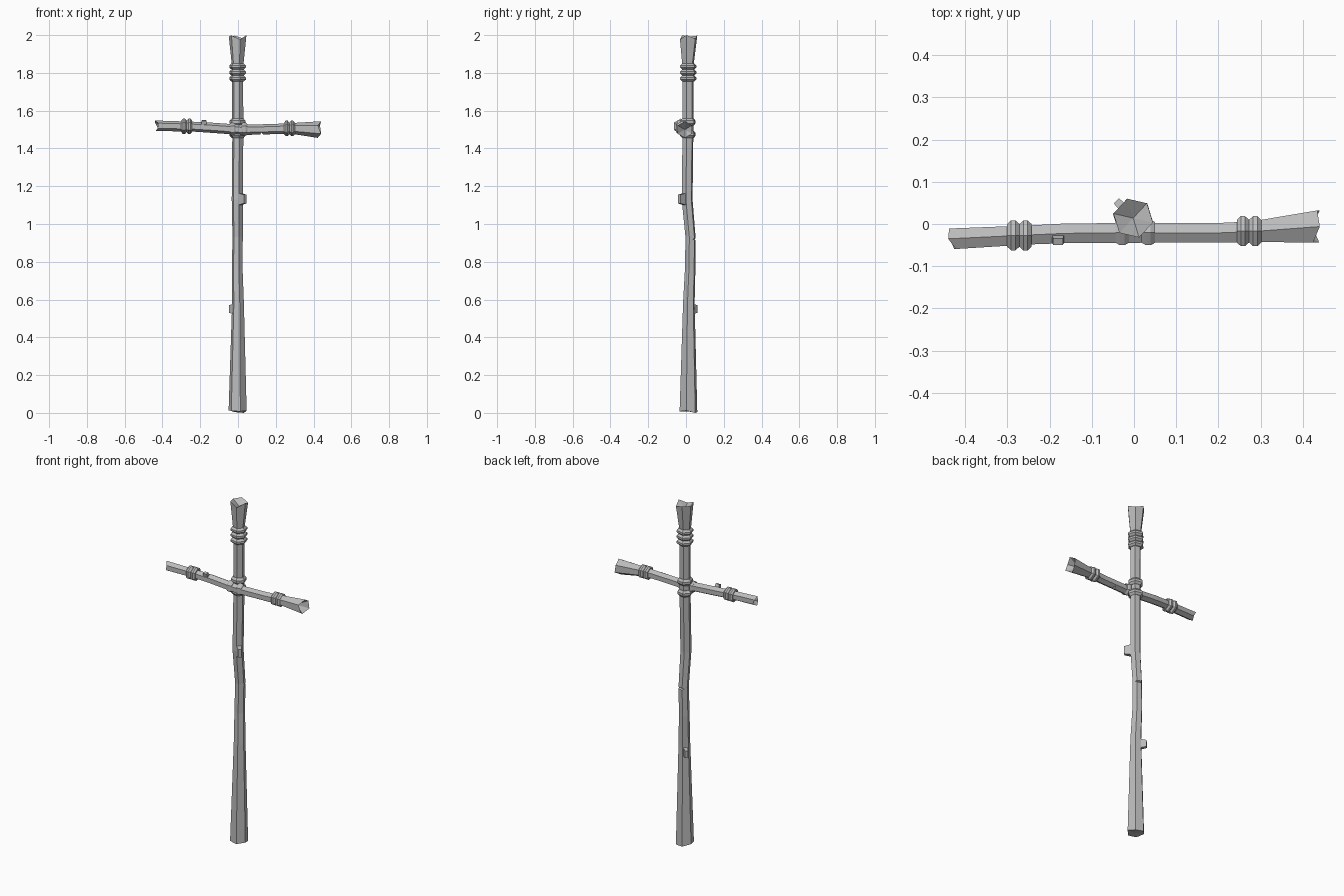
import bpy, bmesh, math
from mathutils import Vector

if "Cube" in bpy.data.objects:
    bpy.data.objects.remove(bpy.data.objects["Cube"])

grey = bpy.data.materials.new("weathered grey wood")
grey.diffuse_color = (0.5, 0.5, 0.5, 1)
grey.use_nodes = True
grey.node_tree.nodes["Principled BSDF"].inputs["Base Color"].default_value = grey.diffuse_color


def finish(name, bm):
    bmesh.ops.recalc_face_normals(bm, faces=bm.faces)
    me = bpy.data.meshes.new(name)
    bm.to_mesh(me)
    bm.free()
    me.materials.append(grey)
    ob = bpy.data.objects.new(name, me)
    bpy.context.collection.objects.link(ob)
    return ob


def tube(name, path, axis, phase, start=None, end=None, start_dip=0, end_dip=0):
    """Six-sided stick. path: (centre, radius); start/end: axial offsets of the rim."""
    u, v = (Vector((1, 0, 0)), Vector((0, 1, 0))) if axis == 'Z' else (Vector((0, 1, 0)), Vector((0, 0, 1)))
    w = u.cross(v)
    bm = bmesh.new()
    rows = []
    for i, (c, r) in enumerate(path):
        offs = start if i == 0 and start else end if i == len(path) - 1 and end else [0] * 6
        row = []
        for k in range(6):
            a = math.radians(phase + 60 * k)
            row.append(bm.verts.new(Vector(c) + u * r * math.cos(a) + v * r * math.sin(a) + w * offs[k]))
        rows.append(row)
    for a, b in zip(rows, rows[1:]):
        for k in range(6):
            j = (k + 1) % 6
            bm.faces.new((a[k], a[j], b[j], b[k]))
    # splintered caps fan into a sunken centre
    for row, (c, r), dip in ((rows[0], path[0], start_dip), (rows[-1], path[-1], -end_dip)):
        mid = bm.verts.new(Vector(c) + w * dip)
        for k in range(6):
            bm.faces.new((row[k], row[(k + 1) % 6], mid))
    return finish(name, bm)


def binding(name, centre, axis, phase, positions, half, r_in, r_out):
    """Cord wraps: a zigzag profile with one ridge per turn."""
    path = []
    for p in positions:
        for d, r in ((-half, r_in), (-half * .35, r_out), (half * .35, r_out), (half, r_in)):
            c = (centre[0], centre[1], p + d) if axis == 'Z' else (p + d, centre[1], centre[2])
            path.append((c, r))
    return tube(name, path, axis, phase)


def stub(name, base, direction, length, size, tall):
    """Short cut-off twig, tapering outwards."""
    d = Vector(direction).normalized()
    up = Vector((1, 0, 0)) if abs(d.z) > .5 else Vector((0, 0, 1))
    side = d.cross(up).normalized()
    up = side.cross(d)
    bm = bmesh.new()
    for t, s in ((0, 1), (length, .72)):
        for a, b in ((-1, -1), (1, -1), (1, 1), (-1, 1)):
            bm.verts.new(Vector(base) + d * t + side * a * size * s + up * b * tall * s)
    bmesh.ops.convex_hull(bm, input=bm.verts)
    return finish(name, bm)


def notch(target, name, centre, out, along, depth, width):
    """Wedge cut into a stick."""
    o, l = Vector(out).normalized(), Vector(along)
    s = o.cross(l).normalized()
    bm = bmesh.new()
    for e in (-.06, .06):
        for p in (-o * depth, o * .04 + l * width * 2, o * .04 - l * width * 2):
            bm.verts.new(Vector(centre) + p + s * e)
    bmesh.ops.convex_hull(bm, input=bm.verts)
    cutter = finish(name, bm)
    cutter.hide_render = True
    cutter.hide_viewport = True
    m = target.modifiers.new("notch", 'BOOLEAN')
    m.operation, m.object, m.solver = 'DIFFERENCE', cutter, 'EXACT'


# Upright post, crooked at mid height and flared at both ends
post = tube("upright_post", [
    ((-.002, .013, .008), .049), ((0, .015, .58), .032), ((-.004, .022, .76), .029),
    ((-.002, .024, .93), .028), ((-.004, .006, 1.13), .030), ((-.001, .010, 1.46), .030),
    ((-.002, .010, 1.83), .030), ((-.002, .014, 1.985), .048)],
    'Z', -13, start=[.004, -.008, -.004, .006, .002, 0], end=[.015, -.004, .012, .008, .013, -.008],
    end_dip=.02)
notch(post, "post_notch_cutter", (-.002, .049, .92), (.2, 1, 0), (0, 0, 1), .008, .015)

# Crossbar, slightly bowed
bar = tube("crossbar", [
    ((-.43, -.035, 1.520), .028), ((-.25, -.026, 1.516), .026), ((-.16, -.022, 1.511), .027),
    ((.02, -.021, 1.498), .027), ((.20, -.021, 1.503), .027), ((.28, -.018, 1.506), .028),
    ((.43, -.006, 1.500), .044)],
    'X', 90, start=[-.010, .008, .004, -.006, .006, -.008], end=[.010, -.006, .009, -.008, .010, .004],
    start_dip=.02, end_dip=.05)
notch(bar, "bar_notch_cutter", (.125, -.021, 1.476), (0, 0, -1), (1, 0, 0), .009, .016)

# Cord wraps
binding("top_binding", (-.002, .012), 'Z', -13, (1.770, 1.802, 1.834), .016, .033, .045)
binding("upper_joint_binding", (-.002, .010), 'Z', -13, (1.540,), .019, .032, .043)
binding("lower_joint_binding", (-.002, .010), 'Z', -13, (1.474,), .019, .032, .043)
binding("left_bar_binding", (0, -.027, 1.517), 'X', 90, (-.286, -.257), .0145, .031, .041)
binding("right_bar_binding", (0, -.017, 1.506), 'X', 90, (.258, .287), .0145, .031, .041)
for side, x in (("left", -.028), ("right", .034)):
    binding(side + "_joint_binding", (0, -.020, 1.502), 'X', 90, (x,), .016, .028, .035)

# Cut-off twigs
stub("upper_post_twig", (.008, -.006, 1.132), (.75, -.75, 0), .042, .013, .032)
stub("lower_post_twig", (-.012, .025, .55), (-.75, .75, 0), .042, .012, .028)
stub("bar_twig", (-.18, -.030, 1.515), (0, -.35, 1), .036, .011, .016)
